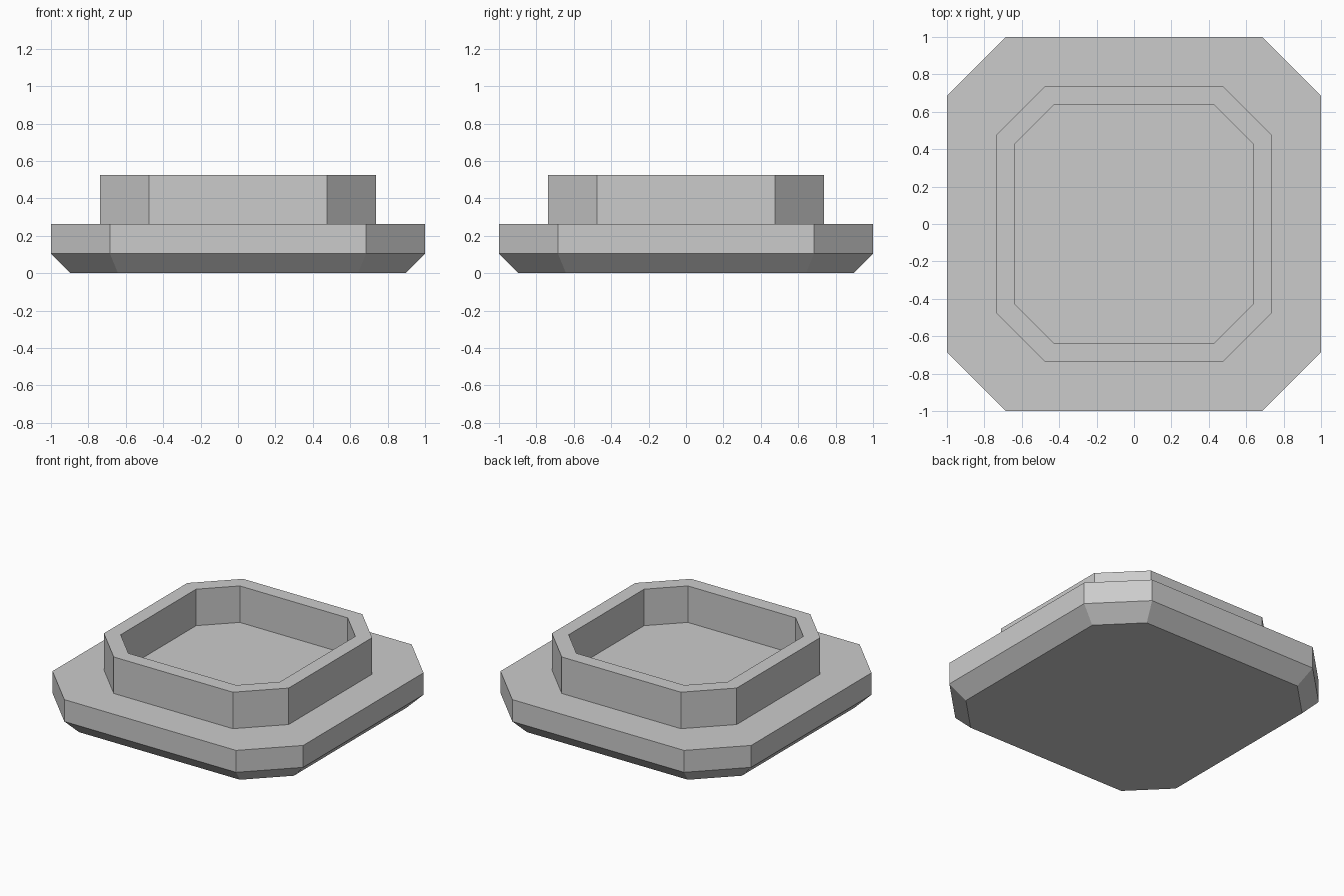
import bpy
import bmesh

cube = bpy.data.objects.get("Cube")
if cube:
    bpy.data.objects.remove(cube, do_unlink=True)

grey = bpy.data.materials.new("plain_grey")
grey.use_nodes = True
colour = (0.6, 0.6, 0.6, 1)
grey.diffuse_color = colour
grey.node_tree.nodes["Principled BSDF"].inputs["Base Color"].default_value = colour


def ring(bm, half, flat, z):
    """Square outline with cut corners; flat is half the length of each side."""
    side = [(half, -flat), (half, flat)]
    points = []
    for _ in range(4):
        points += side
        side = [(-y, x) for x, y in side]
    return [bm.verts.new((x, y, z)) for x, y in points]


def bridge(bm, a, b):
    """Join two outlines with a band of quads."""
    for i in range(len(a)):
        j = (i + 1) % len(a)
        bm.faces.new((a[i], a[j], b[j], b[i]))


def loft(name, sections, closed):
    """Stack outlines into a solid; closed joins the last outline to the first."""
    bm = bmesh.new()
    rings = [ring(bm, *s) for s in sections]
    for a, b in zip(rings, rings[1:]):
        bridge(bm, a, b)
    if closed:
        bridge(bm, rings[-1], rings[0])
    else:
        bm.faces.new(rings[0])
        bm.faces.new(rings[-1])
    bmesh.ops.recalc_face_normals(bm, faces=bm.faces)
    mesh = bpy.data.meshes.new(name)
    bm.to_mesh(mesh)
    bm.free()
    mesh.materials.append(grey)
    bpy.context.collection.objects.link(bpy.data.objects.new(name, mesh))


DECK, TOP = 0.263, 0.526

# Base slab with a bevelled underside
loft("base_slab", [(0.895, 0.642, 0), (1, 0.685, 0.105), (1, 0.685, DECK)], False)

# Raised rim around the open middle
outer, inner = (0.737, 0.475), (0.635, 0.43)
loft("raised_rim", [(*outer, DECK), (*outer, TOP), (*inner, TOP), (*inner, DECK)], True)
